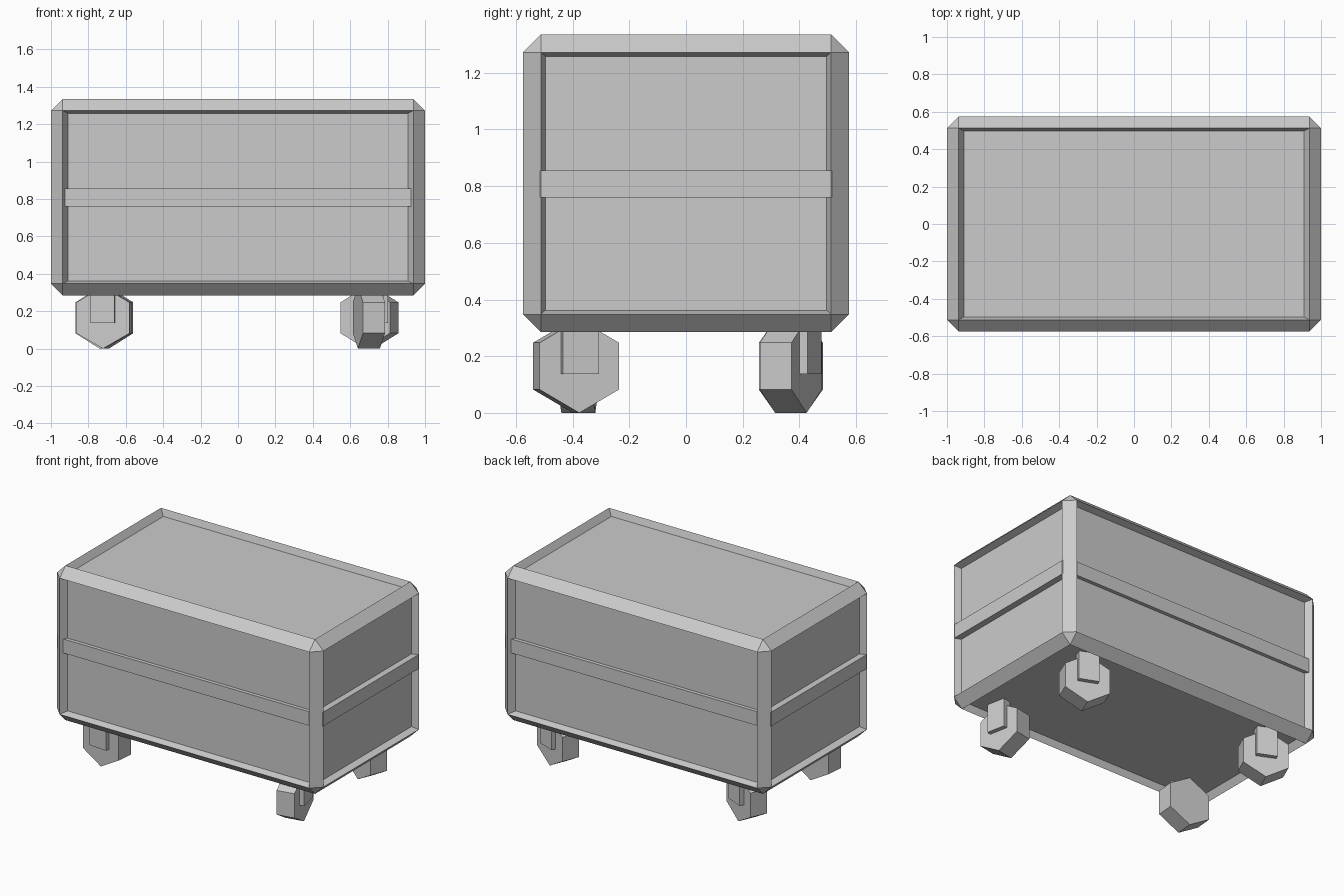
import bpy, bmesh
from math import radians
from mathutils import Matrix, Vector

if "Cube" in bpy.data.objects:
    bpy.data.objects.remove(bpy.data.objects["Cube"])


def finish(bm, name):
    bmesh.ops.recalc_face_normals(bm, faces=bm.faces)
    me = bpy.data.meshes.new(name)
    bm.to_mesh(me)
    bm.free()
    ob = bpy.data.objects.new(name, me)
    bpy.context.collection.objects.link(ob)
    return ob


def box(name, centre, size, matrix=Matrix()):
    bm = bmesh.new()
    m = matrix @ Matrix.Translation(centre) @ Matrix.Diagonal((*size, 1))
    bmesh.ops.create_cube(bm, size=1, matrix=m)
    return finish(bm, name)


# Crate body: chamfered box with every side recessed into a tapered panel
bm = bmesh.new()
bmesh.ops.create_cube(bm, size=1, matrix=Matrix.Translation((0, 0, 0.81))
                      @ Matrix.Diagonal((2.0, 1.15, 1.05, 1)))
bmesh.ops.bevel(bm, geom=bm.edges[:], offset=0.063, offset_type='OFFSET',
                segments=1, affect='EDGES')
bm.normal_update()
big = sorted(bm.faces, key=lambda f: -f.calc_area())[:6]
for face in bmesh.ops.extrude_discrete_faces(bm, faces=big)['faces']:
    face.normal_update()
    n, c = face.normal.copy(), face.calc_center_median()
    for v in face.verts:
        v.co = c + (v.co - c) * 0.97 - n * 0.045
finish(bm, "crate_body")

# Horizontal bands around the middle
box("end_band", (0, 0, 0.808), (1.996, 1.03, 0.095))
box("side_band", (0, 0, 0.808), (1.86, 1.11, 0.095))

# Hexagonal caster wheels, each swivelled differently, with one fork plate
casters = {
    "front_left": (-0.717, -0.38, -95),
    "front_right": (0.70, -0.388, 11),
    "back_left": (-0.715, 0.37, 66),
    "back_right": (0.703, 0.37, 68),
}
for label, (x, y, angle) in casters.items():
    place = Matrix.Translation((x, y, 0.165)) @ Matrix.Rotation(radians(angle), 4, 'Z')
    bm = bmesh.new()
    # cone axis turned from z to local x, a corner stays at the bottom
    bmesh.ops.create_cone(bm, cap_ends=True, segments=6, radius1=0.165,
                          radius2=0.165, depth=0.12)
    bm.verts.ensure_lookup_table()
    turn = Matrix.Rotation(radians(90), 4, 'Y')
    if max(abs(v.co.x) for v in bm.verts) < 0.16:
        turn = turn @ Matrix.Rotation(radians(30), 4, 'Z')
    bmesh.ops.transform(bm, matrix=place @ turn, verts=bm.verts)
    finish(bm, label + "_wheel")
    box(label + "_fork", Vector((0.06, 0, 0.072)), (0.06, 0.13, 0.2), place)
